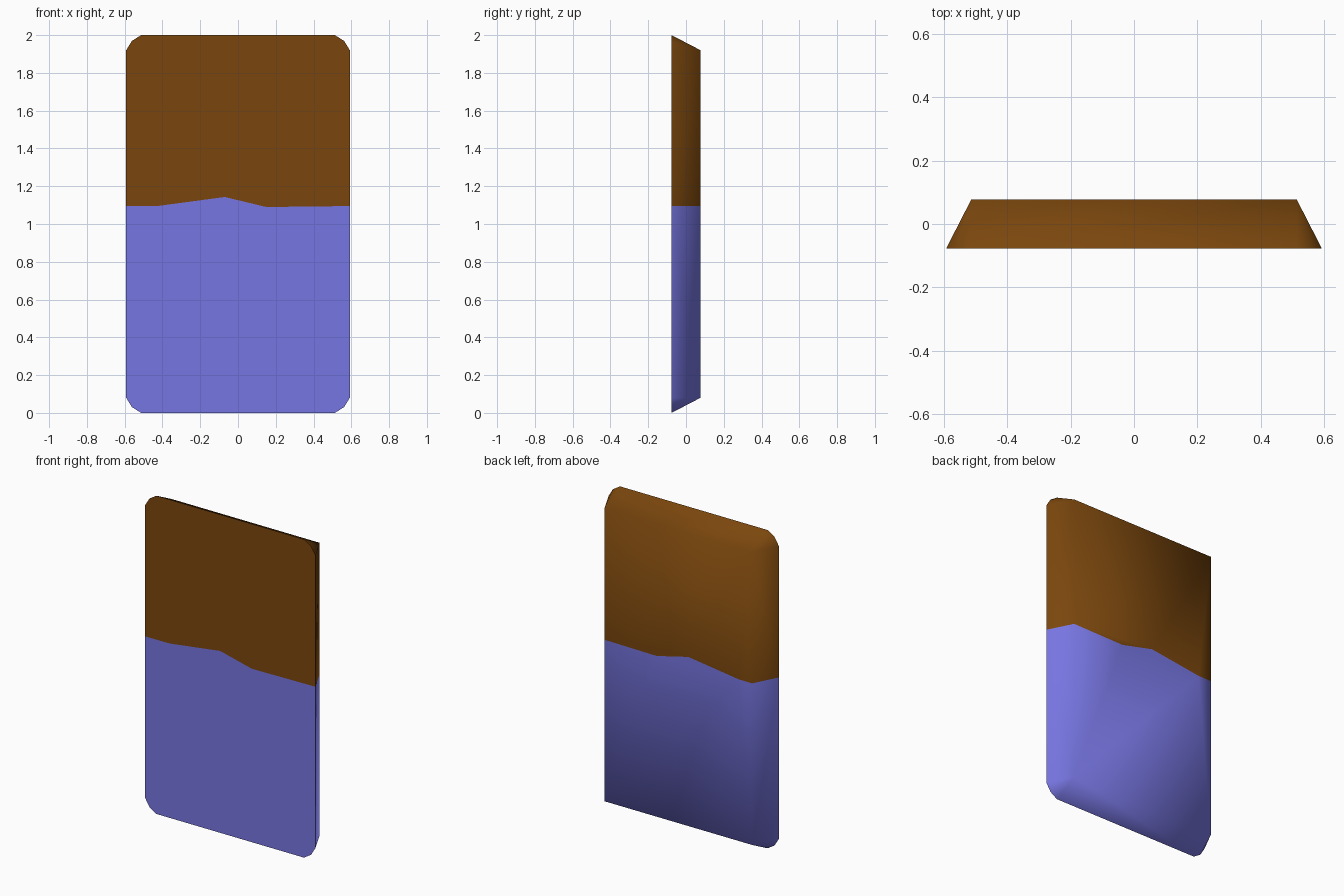
import bpy, bmesh, math

if "Cube" in bpy.data.objects:
    bpy.data.objects.remove(bpy.data.objects["Cube"])

W, W_IN = 0.592, 0.513      # half width at front and back
BEV, D = 0.08, 0.077        # edge bevel height, half depth
MID = 0.049                 # middle point of the rounded corner
SEAM = [(-0.42, 1.096), (-0.07, 1.143), (0.15, 1.090)]
SEAM_END = 1.095


def material(name, rgb):
    m = bpy.data.materials.new(name)
    m.diffuse_color = (*rgb, 1)
    m.use_nodes = True
    m.node_tree.nodes["Principled BSDF"].inputs["Base Color"].default_value = m.diffuse_color
    return m


mesh = bpy.data.meshes.new("two_tone_panel")
panel = bpy.data.objects.new("two_tone_panel", mesh)
bpy.context.collection.objects.link(panel)
mesh.materials.append(material("brown", (0.195, 0.062, 0.004)))
mesh.materials.append(material("periwinkle blue", (0.185, 0.181, 0.76)))

bm = bmesh.new()


def seam(w, y):
    pts = [(-w, SEAM_END)] + SEAM + [(w, SEAM_END)]
    return [bm.verts.new((x, y, z)) for x, z in pts]


front_seam, back_seam = seam(W, -D), seam(W_IN, D)


def half(top, mat):
    """Front, back, sloped rim and corner fans of one colour half."""
    def z(inset):
        return 2 - inset if top else inset

    def corner(s):
        front = [bm.verts.new((s * x, -D, z(i))) for x, i in
                 ((W, BEV), (W_IN + MID, BEV - MID), (W_IN, 0))]
        return front, bm.verts.new((s * W_IN, D, z(BEV)))

    (fl, bl), (fr, br) = corner(-1), corner(1)
    faces = [front_seam + fr + fl[::-1],
             back_seam + [br, bl],
             [fl[2], fr[2], br, bl],
             [front_seam[0], fl[0], bl, back_seam[0]],
             [front_seam[-1], fr[0], br, back_seam[-1]]]
    for f, b in ((fl, bl), (fr, br)):
        faces += [[f[0], f[1], b], [f[1], f[2], b]]
    for f in faces:
        bm.faces.new(f).material_index = mat


half(True, 0)
half(False, 1)
bmesh.ops.recalc_face_normals(bm, faces=bm.faces)
bm.to_mesh(mesh)
bm.free()

# Smooth back and rim, crisp edge around the front
bpy.context.view_layer.objects.active = panel
panel.select_set(True)
bpy.ops.object.shade_smooth_by_angle(angle=math.radians(80))
